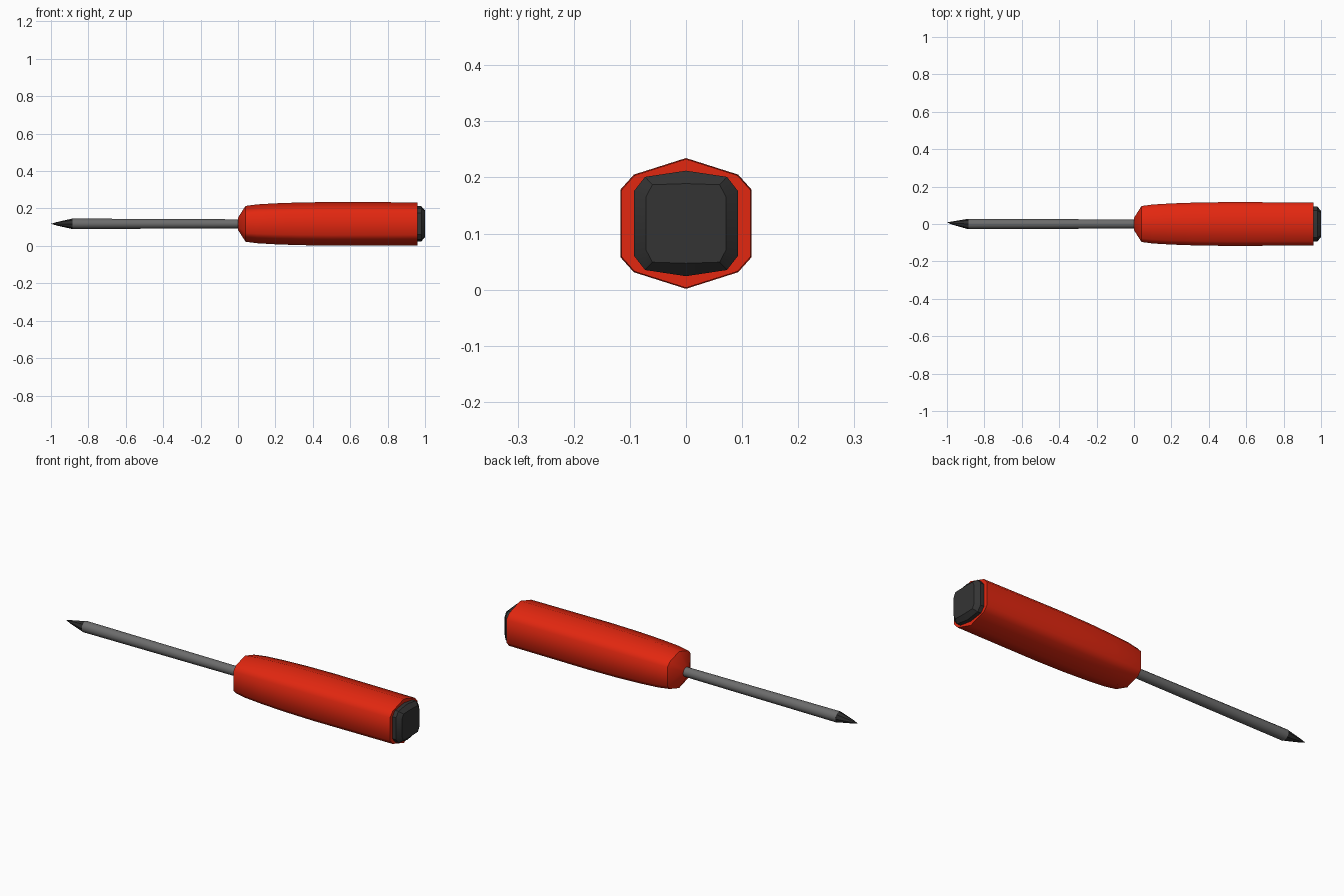
import bpy, bmesh, math

cube = bpy.data.objects.get("Cube")
if cube:
    bpy.data.objects.remove(cube, do_unlink=True)

CENTRE_Z = 0.118


def material(name, colour, roughness=0.5):
    mat = bpy.data.materials.new(name)
    mat.use_nodes = True
    mat.diffuse_color = (*colour, 1)
    bsdf = mat.node_tree.nodes["Principled BSDF"]
    bsdf.inputs["Base Color"].default_value = (*colour, 1)
    bsdf.inputs["Roughness"].default_value = roughness
    return mat


def loft(name, stations, mat, angle):
    """Skin closed rings; each station is (x, list of (y, z) points)."""
    bm = bmesh.new()
    rings = [[bm.verts.new((x, y, CENTRE_Z + z)) for y, z in ring] for x, ring in stations]
    for a, b in zip(rings, rings[1:]):
        for i in range(len(a)):
            j = (i + 1) % len(a)
            bm.faces.new((a[i], a[j], b[j], b[i]))
    bm.faces.new(rings[0])
    bm.faces.new(rings[-1])
    bmesh.ops.remove_doubles(bm, verts=bm.verts, dist=0.00001)
    bmesh.ops.recalc_face_normals(bm, faces=bm.faces)
    mesh = bpy.data.meshes.new(name)
    bm.to_mesh(mesh)
    bm.free()
    mesh.materials.append(mat)
    obj = bpy.data.objects.new(name, mesh)
    bpy.context.collection.objects.link(obj)
    bpy.ops.object.select_all(action="DESELECT")
    obj.select_set(True)
    bpy.context.view_layer.objects.active = obj
    bpy.ops.object.shade_smooth_by_angle(angle=math.radians(angle))
    return obj


def grip_section(half_width, shoulder, ridge):
    """Squarish ten-sided section with chamfered corners and a ridge above and below."""
    w, (sy, sz), side = half_width, shoulder, shoulder[1] * 0.69
    right = [(0, ridge), (sy, sz), (w, side), (w, -side), (sy, -sz)]
    return right + [(-y, -z) for y, z in right]


def scaled(ring, s):
    return [(y * s, z * s) for y, z in ring]


def circle(radius, sides=12, dy=0):
    return [(dy + radius * math.cos(math.tau * i / sides),
             radius * math.sin(math.tau * i / sides)) for i in range(sides)]


red = material("handle red", (0.76, 0.02, 0.005))
black = material("cap black", (0.034, 0.034, 0.034))
steel = material("shaft grey", (0.15, 0.15, 0.15))
dark = material("tip dark steel", (0.025, 0.025, 0.025))

# Handle: chamfered front, gentle swell toward the flat rear
section = grip_section(0.117, (0.093, 0.087), 0.1165)
profile = [(0, 0.28), (0.04, 0.82), (0.1, 0.89), (0.2, 0.94),
           (0.33, 0.98), (0.5, 1), (0.96, 0.985)]
loft("handle", [(x, scaled(section, s)) for x, s in profile], red, 45)

# End cap: straight collar, then a bevel to the flat face
collar = grip_section(0.093, (0.073, 0.083), 0.094)
face = grip_section(0.071, (0.06, 0.069), 0.071)
loft("end_cap", [(0.95, collar), (0.98, collar), (1.0, face)], black, 25)

# Shaft, tapering slightly into the handle
loft("shaft", [(-0.885, circle(0.028)), (0.02, circle(0.024))], steel, 40)

# Pointed tip
loft("tip", [(-1.0, circle(0, 8, 0.008)), (-0.97, circle(0.009, 8, 0.005)),
             (-0.885, circle(0.028, 8))], dark, 20)
